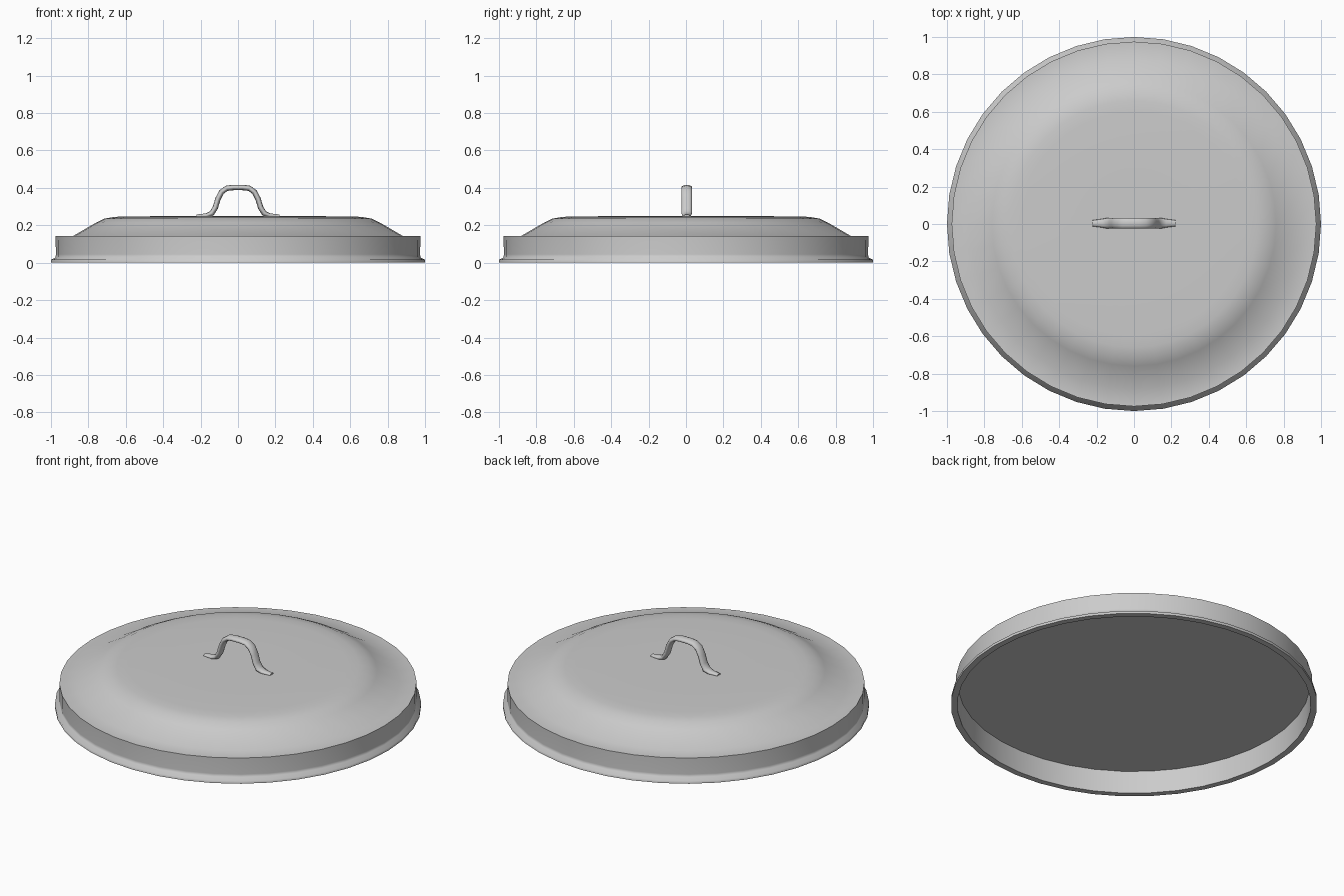
import bpy
import bmesh
from math import sin, cos, pi, radians
from mathutils import Vector

if "Cube" in bpy.data.objects:
    bpy.data.objects.remove(bpy.data.objects["Cube"])

SIDES = 40

metal = bpy.data.materials.new("grey metal")
metal.use_nodes = True
grey = (0.6, 0.6, 0.6, 1)
metal.diffuse_color = grey
metal.node_tree.nodes["Principled BSDF"].inputs["Base Color"].default_value = grey


def finish(bm, name, angle):
    """Turn a bmesh into a smooth object with sharp creases."""
    bmesh.ops.recalc_face_normals(bm, faces=bm.faces)
    mesh = bpy.data.meshes.new(name)
    bm.to_mesh(mesh)
    bm.free()
    mesh.materials.append(metal)
    obj = bpy.data.objects.new(name, mesh)
    bpy.context.collection.objects.link(obj)
    bpy.ops.object.select_all(action='DESELECT')
    obj.select_set(True)
    bpy.context.view_layer.objects.active = obj
    bpy.ops.object.shade_smooth_by_angle(angle=radians(angle))


def bridge(bm, rings):
    for a, b in zip(rings, rings[1:]):
        for i in range(len(a)):
            j = (i + 1) % len(a)
            bm.faces.new((a[i], a[j], b[j], b[i]))


# Lid: one closed profile, from the domed top over the rim to the flat underside
profile = [(0.3, 0.249), (0.6, 0.248), (0.66, 0.245), (0.715, 0.236), (0.76, 0.214),
           (0.88, 0.144), (0.975, 0.143), (0.974, 0.045), (0.975, 0.028),
           (1.0, 0.016), (1.0, 0.0), (0.965, 0.0), (0.962, 0.135)]
bm = bmesh.new()
rings = [[bm.verts.new((r * cos(2 * pi * i / SIDES), r * sin(2 * pi * i / SIDES), z))
          for i in range(SIDES)] for r, z in profile]
bridge(bm, rings)
bm.faces.new(rings[0])
bm.faces.new(rings[-1])
finish(bm, "lid", 75)

# Handle: oval bar swept along a mirrored arch, with flattened feet
half = [(-0.222, 0.25, 0.55), (-0.17, 0.252, 0.8), (-0.14, 0.264, 1), (-0.121, 0.295, 1),
        (-0.107, 0.342, 1), (-0.088, 0.378, 1), (-0.06, 0.398, 1), (-0.025, 0.402, 1)]
path = half + [(-x, z, s) for x, z, s in reversed(half)]
bm = bmesh.new()
rings = []
for k, (x, z, s) in enumerate(path):
    before, after = path[max(k - 1, 0)], path[min(k + 1, len(path) - 1)]
    along = Vector((after[0] - before[0], 0, after[1] - before[1])).normalized()
    across = Vector((-along.z, 0, along.x))
    ring = []
    for i in range(12):
        a = 2 * pi * i / 12
        p = Vector((x, 0.004, z)) + across * (0.0145 * s * sin(a))
        p.y += 0.029 * s * cos(a)
        ring.append(bm.verts.new(p))
    rings.append(ring)
bridge(bm, rings)
bm.faces.new(rings[0])
bm.faces.new(rings[-1])
finish(bm, "handle", 75)
